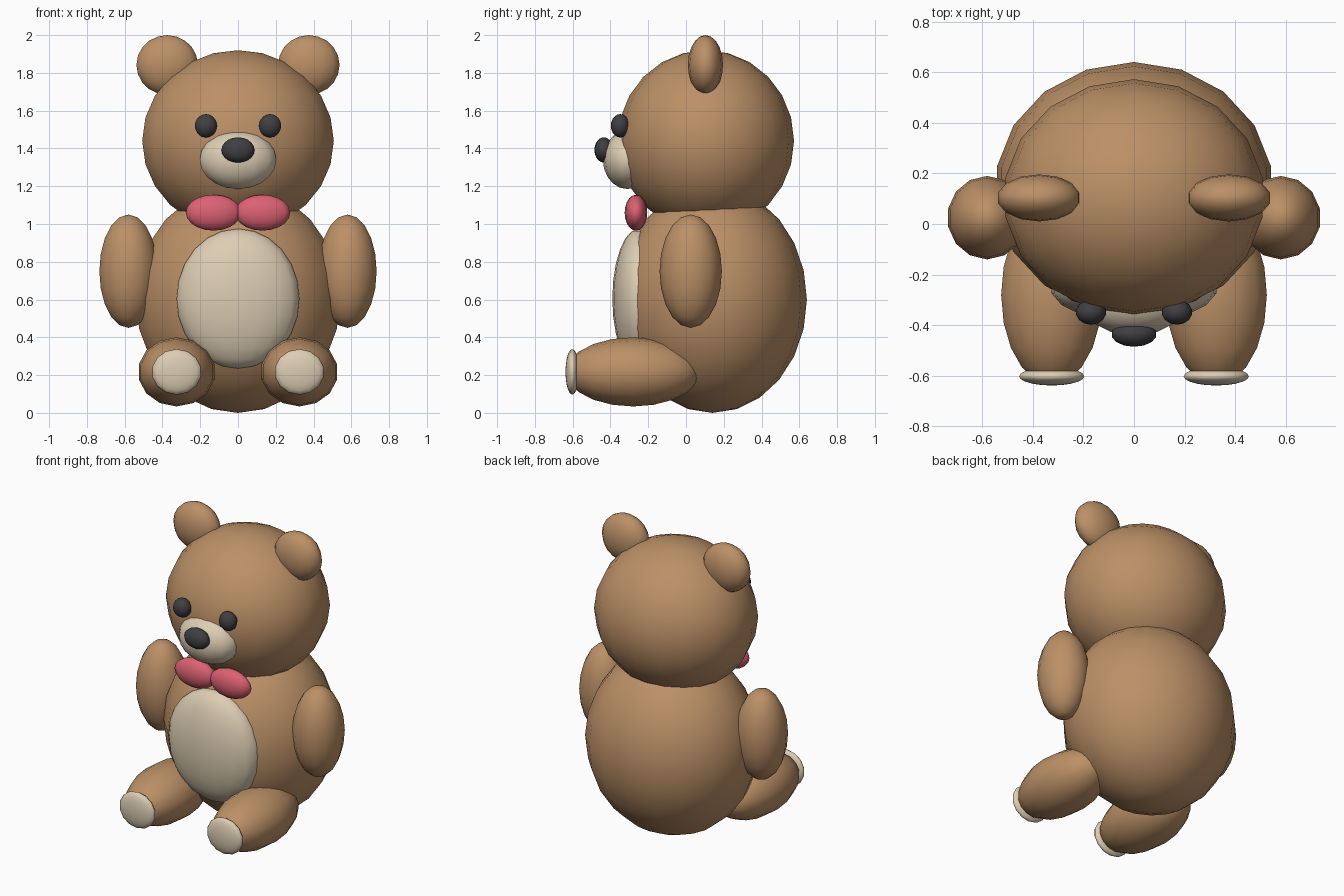
import bpy
from math import radians

if "Cube" in bpy.data.objects:
    bpy.data.objects.remove(bpy.data.objects["Cube"], do_unlink=True)


def make_material(name, rgb):
    mat = bpy.data.materials.new(name)
    mat.use_nodes = True
    mat.diffuse_color = (*rgb, 1)
    mat.node_tree.nodes["Principled BSDF"].inputs["Base Color"].default_value = (*rgb, 1)
    return mat


fur = make_material("brown fur", (0.5, 0.28, 0.135))
cream = make_material("cream fabric", (0.72, 0.61, 0.45))
black = make_material("dark plastic", (0.05, 0.05, 0.055))
pink = make_material("pink ribbon", (0.72, 0.12, 0.17))


def ellipsoid(name, mat, centre, radii, segments=14, rings=10, forward=False):
    """Smooth ellipsoid; forward puts its poles on the y axis."""
    bpy.ops.mesh.primitive_uv_sphere_add(segments=segments, ring_count=rings, radius=1)
    obj = bpy.context.object
    obj.name = name
    rx, ry, rz = radii
    if forward:
        obj.rotation_euler.x = radians(90)
        obj.scale = (rx, rz, ry)
    else:
        obj.scale = radii
    obj.location = centre
    bpy.ops.object.transform_apply(location=False, rotation=True, scale=True)
    bpy.ops.object.shade_smooth()
    obj.data.materials.append(mat)
    return obj


def pair(name, mat, centre, radii, **options):
    x, y, z = centre
    for side, sign in (("left", 1), ("right", -1)):
        ellipsoid(f"{side}_{name}", mat, (sign * x, y, z), radii, **options)


# Torso and head
ellipsoid("body", fur, (0, 0.14, 0.6), (0.55, 0.5, 0.6), segments=18, rings=12)
ellipsoid("belly_patch", cream, (0, -0.25, 0.605), (0.33, 0.14, 0.37), segments=18, rings=12)
ellipsoid("head", fur, (0, 0.105, 1.44), (0.515, 0.467, 0.48), segments=18, rings=12)

# Face
ellipsoid("muzzle", cream, (0, -0.31, 1.34), (0.208, 0.13, 0.155))
ellipsoid("nose", black, (0, -0.435, 1.392), (0.09, 0.05, 0.067))
pair("eye", black, (0.17, -0.348, 1.52), (0.06, 0.05, 0.062))
pair("ear", fur, (0.375, 0.103, 1.842), (0.167, 0.093, 0.158))

# Limbs with foot pads
pair("arm", fur, (0.58, 0.025, 0.75), (0.158, 0.165, 0.3))
pair("leg", fur, (0.325, -0.28, 0.217), (0.205, 0.355, 0.183), forward=True)
pair("foot_pad", cream, (0.325, -0.602, 0.217), (0.132, 0.036, 0.121), forward=True)

# Bow tie
pair("bow_loop", pink, (0.13, -0.265, 1.06), (0.15, 0.06, 0.095))
